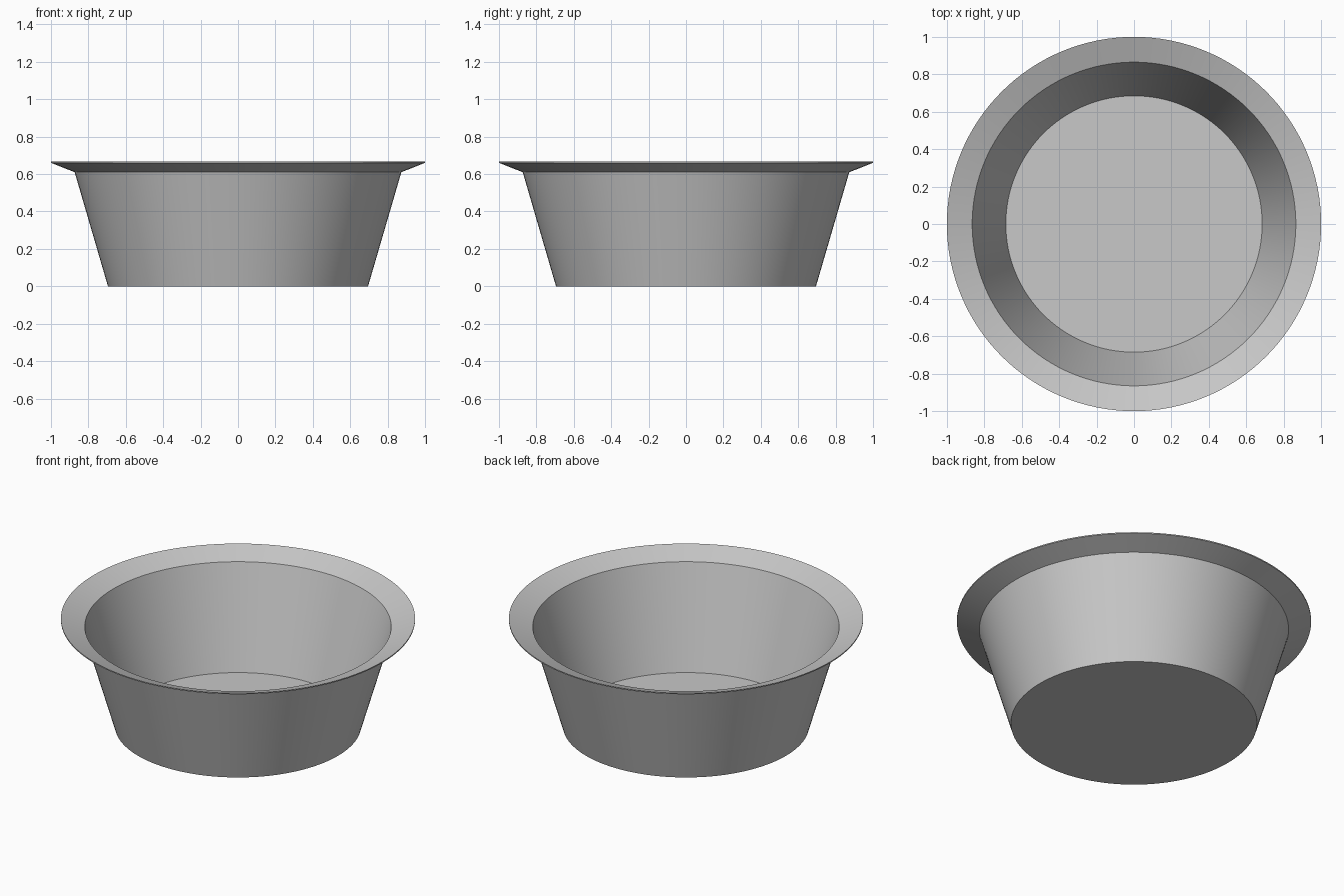
import bpy
import bmesh
import math
from mathutils import Matrix

cube = bpy.data.objects.get("Cube")
if cube:
    bpy.data.objects.remove(cube, do_unlink=True)

SEGMENTS = 128

# Plain grey material
grey = bpy.data.materials.new("plain grey")
grey.use_nodes = True
colour = (0.58, 0.58, 0.58, 1)
grey.diffuse_color = colour
grey.node_tree.nodes["Principled BSDF"].inputs["Base Color"].default_value = colour

# Thin-walled section: outer wall, flared rim, inner wall (radius, height)
profile = [
    (0.695, 0), (0.873, 0.61), (1.0, 0.66), (1.0, 0.667),
    (0.865, 0.617), (0.685, 0.01),
]

# Bowl: revolve the section, then close the base and the inside floor
bm = bmesh.new()
rings = []
for radius, height in profile:
    ring = bmesh.ops.create_circle(
        bm, segments=SEGMENTS, radius=radius,
        matrix=Matrix.Translation((0, 0, height)))["verts"]
    rings.append(sorted(ring, key=lambda v: math.atan2(v.co.y, v.co.x)))
for low, high in zip(rings, rings[1:]):
    for i in range(SEGMENTS):
        j = (i + 1) % SEGMENTS
        bm.faces.new((low[i], low[j], high[j], high[i]))
bm.faces.new(rings[0][::-1])
bm.faces.new(rings[-1])
bmesh.ops.recalc_face_normals(bm, faces=bm.faces)

mesh = bpy.data.meshes.new("bowl")
bm.to_mesh(mesh)
bm.free()
mesh.materials.append(grey)
bowl = bpy.data.objects.new("bowl", mesh)
bpy.context.collection.objects.link(bowl)

# Smooth round walls with crisp rim and base edges
bpy.ops.object.select_all(action="DESELECT")
bowl.select_set(True)
bpy.context.view_layer.objects.active = bowl
bpy.ops.object.shade_smooth_by_angle(angle=math.radians(30))
